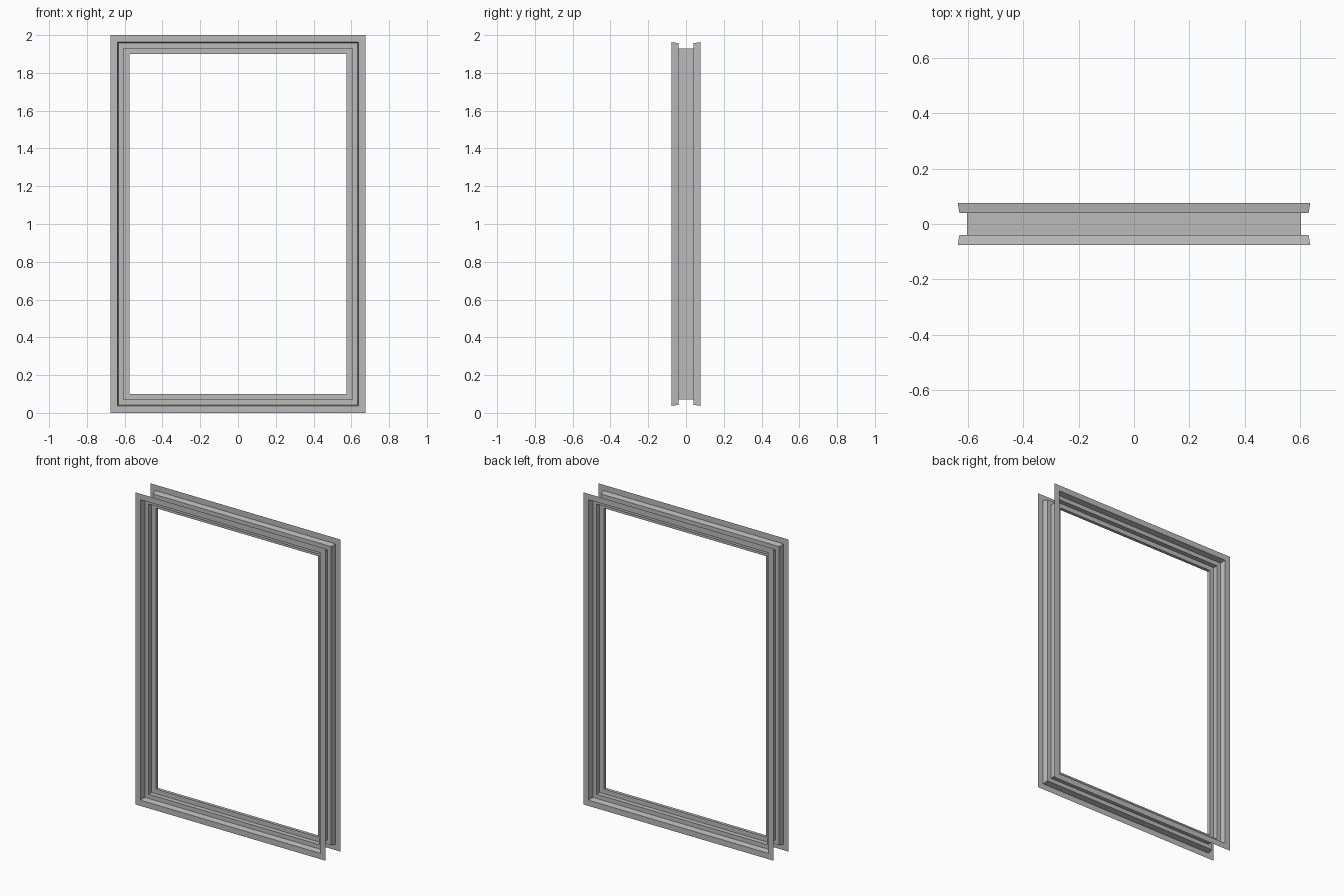
import bpy
import bmesh

cube = bpy.data.objects.get("Cube")
if cube:
    bpy.data.objects.remove(cube, do_unlink=True)

HALF_WIDTH = 0.675
HEIGHT = 2.0

grey = bpy.data.materials.new("frame_grey")
grey.use_nodes = True
colour = (0.5, 0.5, 0.5, 1.0)
grey.diffuse_color = colour
grey.node_tree.nodes["Principled BSDF"].inputs["Base Color"].default_value = colour


def sweep_frame(name, profile):
    """Sweep an (inset, y) profile round the rectangle with mitred corners."""
    bm = bmesh.new()
    rings = []
    for inset, y in profile:
        x, low, high = HALF_WIDTH - inset, inset, HEIGHT - inset
        corners = ((-x, low), (x, low), (x, high), (-x, high))
        rings.append([bm.verts.new((cx, y, cz)) for cx, cz in corners])
    for a, b in zip(rings, rings[1:]):
        for i in range(4):
            j = (i + 1) % 4
            bm.faces.new((a[i], a[j], b[j], b[i]))
    mesh = bpy.data.meshes.new(name)
    bm.to_mesh(mesh)
    bm.free()
    mesh.materials.append(grey)
    obj = bpy.data.objects.new(name, mesh)
    bpy.context.collection.objects.link(obj)
    return obj


def mirrored(half):
    return half + [(inset, -y) for inset, y in reversed(half)]


# Thin channel: front flange, stepped recess, web, and the same at the back
sweep_frame("frame_channel", mirrored([
    (0.0, -0.076), (0.037, -0.076), (0.043, -0.04), (0.07, -0.04)]))

# Narrow stop running round the inside of the web
sweep_frame("inner_stop", mirrored([(0.07, -0.01), (0.1, -0.01)]))
